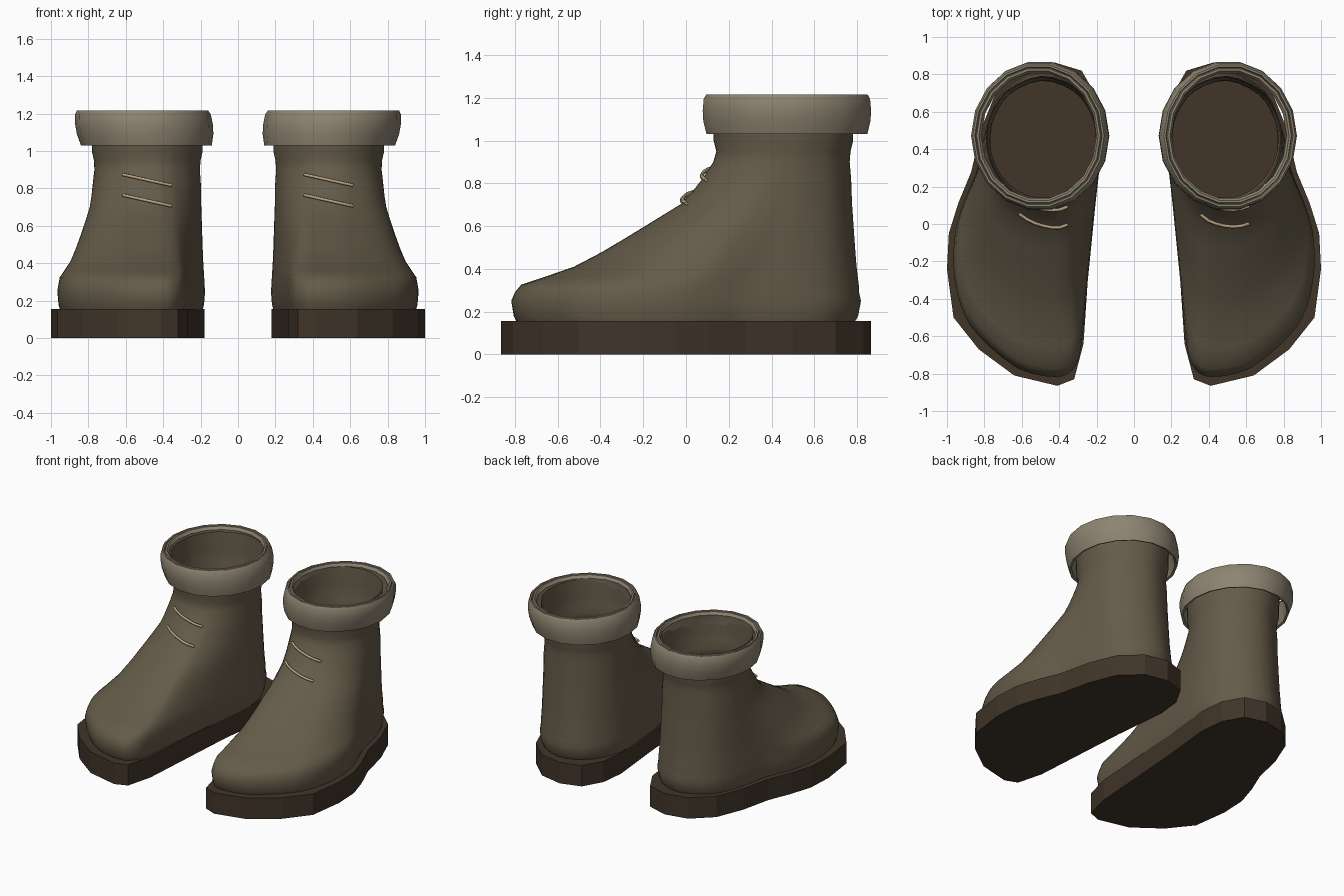
import bpy, bmesh, math
from mathutils import Vector
from mathutils.bvhtree import BVHTree

if "Cube" in bpy.data.objects:
    bpy.data.objects.remove(bpy.data.objects["Cube"])


def material(name, color):
    m = bpy.data.materials.new(name)
    m.diffuse_color = (*color, 1)
    m.use_nodes = True
    m.node_tree.nodes["Principled BSDF"].inputs["Base Color"].default_value = m.diffuse_color
    return m


BOOT = material("olive brown leather", (0.127, 0.104, 0.066))
SOLE = material("dark brown rubber", (0.052, 0.035, 0.022))
CUFF = material("pale taupe lining", (0.270, 0.232, 0.165))
LACE = material("tan cord", (0.50, 0.37, 0.22))


def catmull(pts, steps):
    """Closed smooth curve through the points."""
    n, out = len(pts), []
    for i in range(n):
        a, b, c, d = (Vector(pts[(i + k) % n]) for k in (-1, 0, 1, 2))
        for s in range(steps):
            t = s / steps
            out.append(0.5 * (2 * b + (c - a) * t + (2 * a - 5 * b + 4 * c - d) * t * t
                              + (3 * b - a - 3 * c + d) * t ** 3))
    return out


def loft(rings, caps=False, closed=False):
    bm = bmesh.new()
    rows = [[bm.verts.new(p) for p in r] for r in rings]
    pairs = list(zip(rows, rows[1:]))
    if closed:
        pairs.append((rows[-1], rows[0]))
    for a, b in pairs:
        for i in range(len(a)):
            j = (i + 1) % len(a)
            bm.faces.new((a[i], a[j], b[j], b[i]))
    if caps:
        bm.faces.new(rows[0][::-1])
        bm.faces.new(rows[-1])
    return bm


def finish(bm, name, mat, side, angle=None):
    """Mirror for the left side, link the object and shade it."""
    if side < 0:
        for v in bm.verts:
            v.co.x *= -1
        bmesh.ops.reverse_faces(bm, faces=bm.faces[:])
    tree = BVHTree.FromBMesh(bm)
    me = bpy.data.meshes.new(name)
    bm.to_mesh(me)
    bm.free()
    me.materials.append(mat)
    ob = bpy.data.objects.new(name, me)
    bpy.context.collection.objects.link(ob)
    if angle:
        bpy.ops.object.select_all(action='DESELECT')
        ob.select_set(True)
        bpy.context.view_layer.objects.active = ob
        bpy.ops.object.shade_smooth_by_angle(angle=math.radians(angle))
    return tree


# sole plan, counter-clockwise from the toe
SOLE_PLAN = [(.32, -.83), (.41, -.865), (.64, -.81), (.83, -.67), (.965, -.5), (1.0, -.24),
             (.99, -.05), (.94, .11), (.87, .28), (.82, .5), (.74, .7), (.6, .83),
             (.43, .865), (.28, .82), (.2, .68), (.18, .5), (.22, .1), (.27, -.64)]

# foot plan with the matching angle on the ankle ellipse
FOOT = [(.42, -.81, -100), (.62, -.765, -80), (.83, -.59, -62), (.92, -.44, -45), (.96, -.24, -30),
        (.95, -.03, -18), (.90, .13, -8), (.84, .28, 5), (.79, .5, 22), (.7, .7, 50),
        (.5, .81, 88), (.31, .75, 125), (.2, .58, 155), (.18, .4, 180), (.21, .1, 198),
        (.25, -.3, 218), (.285, -.65, 238), (.33, -.77, 250)]
FOOT_RING = catmull([p[:2] for p in FOOT], 3)
ANKLE_RING = catmull([(.485 + .285 * math.cos(math.radians(a)), .455 + .315 * math.sin(math.radians(a)))
                      for _, _, a in FOOT], 3)

# height, blend from foot to ankle, scale
LEVELS = [(.15, 0, .975), (.18, 0, .995), (.25, 0, 1.01), (.29, .01, 1), (.325, .04, 1), (.36, .15, 1),
          (.41, .30, 1), (.48, .44, 1), (.56, .58, 1), (.63, .70, 1), (.70, .82, 1), (.76, .88, 1),
          (.82, .93, 1), (.90, .98, .985), (.95, 1, 1), (1.0, 1, 1.04), (1.08, 1, 1.04), (1.195, 1, 1.07)]

# cuff cross-section: radius offset, height
CUFF_PROFILE = [(-.015, 1.03), (.0, 1.09), (.003, 1.14), (-.002, 1.195), (-.014, 1.216), (-.024, 1.216),
                (-.029, 1.204), (-.034, 1.216), (-.046, 1.216), (-.058, 1.196), (-.045, 1.15),
                (-.03, 1.035)]

for side, word in ((1, "right"), (-1, "left")):
    # thick faceted sole
    finish(loft([[(x, y, z) for x, y in SOLE_PLAN] for z in (0, .155)], caps=True),
           word + "_sole", SOLE, side)

    # boot upper, open at the top
    rings = []
    for z, t, s in LEVELS:
        mid = Vector((.55, -.05)).lerp(Vector((.485, .455)), t)
        ring = [mid + (f.lerp(a, t) - mid) * s for f, a in zip(FOOT_RING, ANKLE_RING)]
        rings.append([(p.x, p.y, z) for p in ring])
    tree = finish(loft(rings), word + "_boot_upper", BOOT, side, 50)

    # folded cuff, leaning slightly outward
    rings = []
    for r, z in CUFF_PROFILE:
        cx = .49 + .02 * (z - 1.03) / .18
        rings.append([(cx + (.365 + r) * math.cos(k * math.tau / 18),
                       .472 + (.397 + r) * math.sin(k * math.tau / 18), z) for k in range(18)])
    finish(loft(rings, closed=True), word + "_cuff", CUFF, side, 40)

    # two slanted laces resting on the instep
    x0 = .355 if side > 0 else -.615
    for n, top in enumerate((.87, .76)):
        cu = bpy.data.curves.new(f"{word}_lace_{n + 1}", 'CURVE')
        cu.dimensions = '3D'
        cu.bevel_depth = .009
        cu.bevel_resolution = 1
        cu.use_fill_caps = True
        sp = cu.splines.new('POLY')
        sp.points.add(6)
        for i, p in enumerate(sp.points):
            x, z = x0 + .26 * i / 6, top - .058 * i / 6
            hit = tree.ray_cast(Vector((x, -3, z)), Vector((0, 1, 0)))[0]
            p.co = (x, hit.y - .012, z + .004, 1)
        cu.materials.append(LACE)
        bpy.context.collection.objects.link(bpy.data.objects.new(cu.name, cu))
